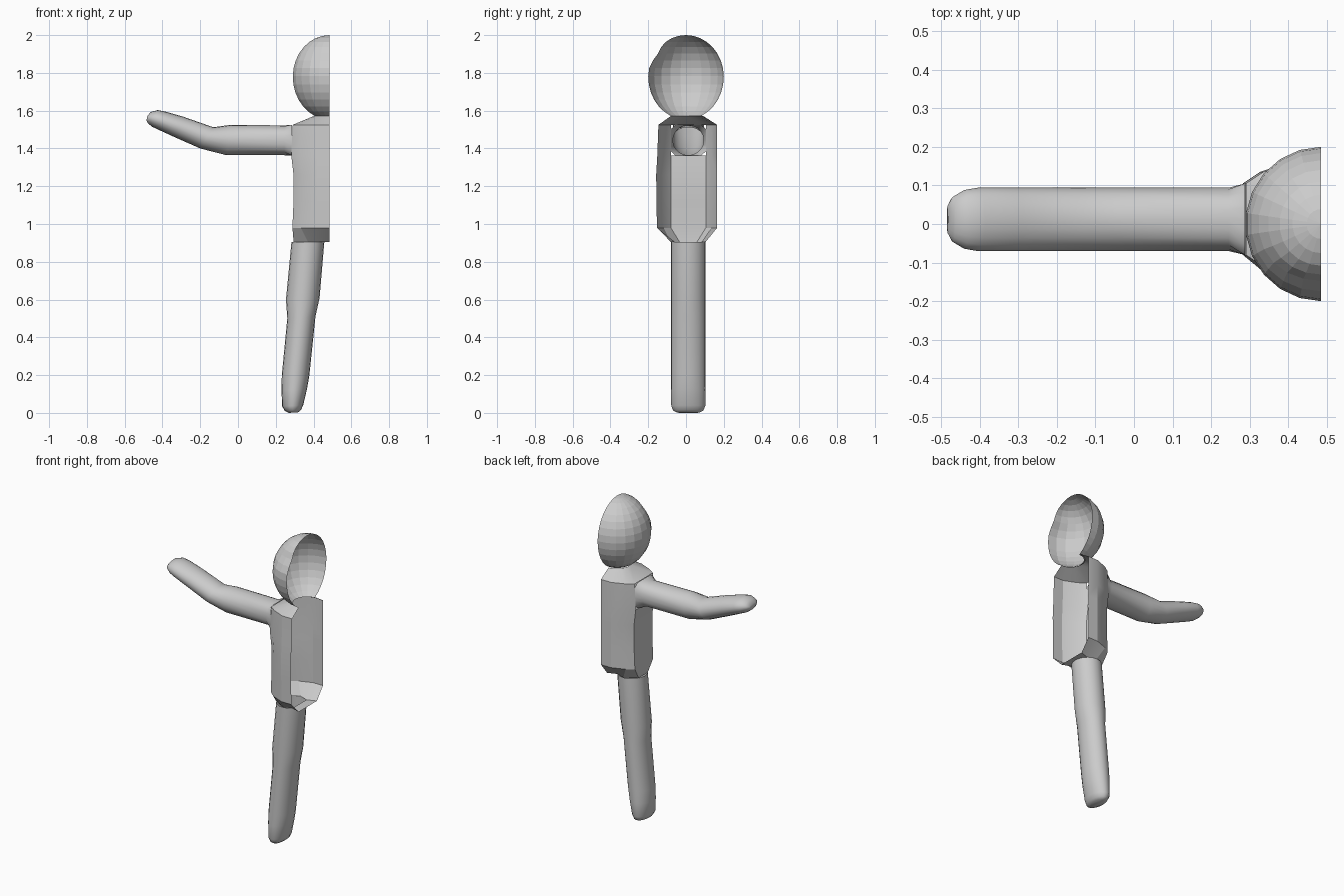
import bpy, bmesh
from math import sin, cos, pi, sqrt, exp, radians

if "Cube" in bpy.data.objects:
    bpy.data.objects.remove(bpy.data.objects["Cube"])

CUT = 0.485   # plane of the open side


def loft(name, rings, closed=False, cap=False, skip=(), extra=(), smooth=None):
    bm = bmesh.new()
    rows = [[bm.verts.new(p) for p in r] for r in rings]
    n = len(rings[0])
    for i in range(len(rows) - 1):
        for j in range(n if closed else n - 1):
            if (i, j) in skip:
                continue
            k = (j + 1) % n
            bm.faces.new((rows[i][j], rows[i][k], rows[i + 1][k], rows[i + 1][j]))
    if cap:
        bm.faces.new(rows[-1])
    for f in extra:
        bm.faces.new([rows[i][j] for i, j in f])
    bmesh.ops.remove_doubles(bm, verts=bm.verts, dist=1e-5)
    bmesh.ops.recalc_face_normals(bm, faces=bm.faces)
    me = bpy.data.meshes.new(name)
    bm.to_mesh(me)
    bm.free()
    ob = bpy.data.objects.new(name, me)
    bpy.context.collection.objects.link(ob)
    if smooth:
        bpy.ops.object.select_all(action='DESELECT')
        ob.select_set(True)
        bpy.context.view_layer.objects.active = ob
        bpy.ops.object.shade_smooth_by_angle(angle=radians(smooth))
    return ob


def oval(a, b, hy, yc=0.012, n=20):
    """Oval ring through the outline points a and b of the front view."""
    cx, cz = (a[0] + b[0]) / 2, (a[1] + b[1]) / 2
    dx, dz = (a[0] - b[0]) / 2, (a[1] - b[1]) / 2
    return [(cx + dx * cos(t), yc + hy * sin(t), cz + dz * cos(t))
            for t in (2 * pi * i / n for i in range(n))]


# torso: half sections, open on the cut plane
def section(z, side, front, back):
    return [(CUT, front, z), (0.415, front, z), (side + 0.045, front + 0.035, z),
            (side, -0.08, z), (side, 0.105, z),
            (side + 0.045, back - 0.03, z), (0.415, back, z), (CUT, back, z)]


neck = [(CUT - 0.085 * sin(pi * i / 7), 0.005 - 0.085 * cos(pi * i / 7), 1.572)
        for i in range(8)]
hip = [(CUT, -0.08, 0.905)]
hip += [(0.37 + 0.087 * cos(radians(a)), 0.012 + 0.092 * sin(radians(a)), 0.905)
        for a in (-50, -90, -150, 150, 90, 50)]
hip += [(CUT, 0.104, 0.905)]
rings = [neck,
         section(1.525, 0.290, -0.146, 0.165),
         section(1.362, 0.282, -0.152, 0.165),
         section(1.26, 0.294, -0.158, 0.165),
         section(1.12, 0.294, -0.156, 0.165),
         section(0.98, 0.288, -0.154, 0.165),
         hip]
# the arm opening is left out, the flat crotch is added
loft("torso", rings, skip={(1, 3)}, extra=[[(6, 0), (6, 1), (6, 6), (6, 7)]], smooth=20)

# arm: starts on the rectangular opening, then runs round to the hand
start = []
for i in range(20):
    t = 2 * pi * i / 20
    m = max(abs(cos(t)), abs(sin(t)))
    start.append((0.287, 0.0125 + 0.0925 * sin(t) / m, 1.4435 + 0.0815 * cos(t) / m))
arm = [start] + [oval(*p) for p in (
    ((0.245, 1.522), (0.245, 1.364), 0.082),
    ((-0.04, 1.525), (-0.06, 1.364), 0.082),
    ((-0.13, 1.512), (-0.20, 1.400), 0.082),
    ((-0.29, 1.568), (-0.34, 1.462), 0.082),
    ((-0.385, 1.595), (-0.425, 1.501), 0.082),
    ((-0.425, 1.603), (-0.455, 1.515), 0.076),
    ((-0.462, 1.593), (-0.478, 1.534), 0.058),
    ((-0.480, 1.572), (-0.485, 1.548), 0.036))]
loft("arm", arm, closed=True, cap=True, smooth=50)

# leg
leg = [oval(*p) for p in (
    ((0.283, 0.905), (0.457, 0.905), 0.092),
    ((0.254, 0.600), (0.432, 0.610), 0.092),
    ((0.261, 0.500), (0.410, 0.510), 0.092),
    ((0.232, 0.200), (0.378, 0.200), 0.092),
    ((0.230, 0.120), (0.366, 0.130), 0.092),
    ((0.234, 0.035), (0.345, 0.040), 0.090),
    ((0.248, 0.010), (0.333, 0.015), 0.080),
    ((0.268, 0.000), (0.318, 0.003), 0.060))]
loft("leg", leg, closed=True, cap=True, smooth=50)

# head: hollow half egg with a slightly dented brow
head = []
N = 11
for i in range(15):
    a = pi / 2 - i * radians(156) / 14
    z = 1.78 + (0.22 if a > 0 else 0.227) * sin(a)
    r = 0.2 * cos(a)
    ring = []
    for j in range(N + 1):
        t = pi * j / N
        y = -r * cos(t)
        if y < 0:
            y *= 1 - 0.11 * exp(-((z - 1.905) / 0.045) ** 2) * cos(t)
        ring.append((CUT - 0.985 * r * sin(t), y, z))
    head.append(ring)
loft("head", head)
